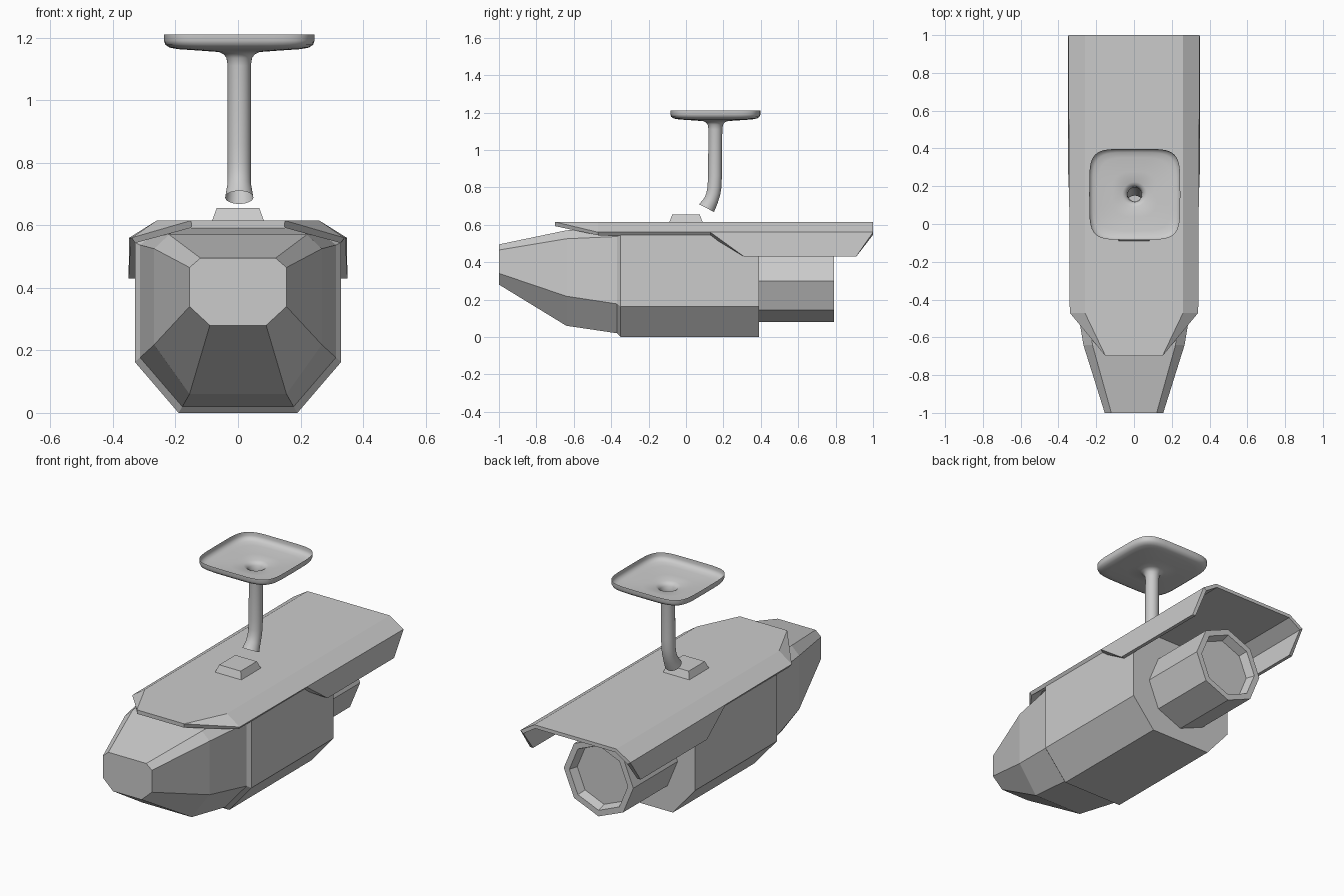
import bpy
import bmesh
from math import cos, sin, pi, copysign
from mathutils import Vector

cube = bpy.data.objects.get("Cube")
if cube:
    bpy.data.objects.remove(cube, do_unlink=True)

grey = bpy.data.materials.new("plain grey")
grey.use_nodes = True
GREY = (0.6, 0.6, 0.6, 1)
grey.diffuse_color = GREY
grey.node_tree.nodes["Principled BSDF"].inputs["Base Color"].default_value = GREY


def finish(name, bm, smooth=False):
    """Turn a bmesh into a named grey object."""
    mesh = bpy.data.meshes.new(name)
    bm.to_mesh(mesh)
    bm.free()
    obj = bpy.data.objects.new(name, mesh)
    bpy.context.collection.objects.link(obj)
    mesh.materials.append(grey)
    if smooth:
        mesh.shade_smooth()
    return obj


def loft(name, rings, cap_start=True, cap_end=True, smooth=False):
    """Bridge rings with equal point counts, optionally closing the ends."""
    bm = bmesh.new()
    loops = [[bm.verts.new(p) for p in ring] for ring in rings]
    n = len(loops[0])
    for a, b in zip(loops, loops[1:]):
        for i in range(n):
            j = (i + 1) % n
            bm.faces.new((a[i], a[j], b[j], b[i]))
    if cap_start:
        bm.faces.new(loops[0][::-1])
    if cap_end:
        bm.faces.new(loops[-1])
    bmesh.ops.recalc_face_normals(bm, faces=bm.faces)
    return finish(name, bm, smooth)


# Housing: eight-sided section (y, bottom, side and top half widths, four heights)
def section(y, xb, xs, xt, z0, z1, z2, z3):
    half = [(xb, z0), (xs, z1), (xs, z2), (xt, z3)]
    pts = half + [(-x, z) for x, z in reversed(half)]
    return [(x, y, z) for x, z in pts]


loft("housing", [
    section(-1.0, 0.09, 0.155, 0.12, 0.28, 0.34, 0.465, 0.495),
    section(-0.64, 0.155, 0.268, 0.22, 0.06, 0.218, 0.525, 0.57),
    section(-0.37, 0.178, 0.313, 0.25, 0.02, 0.177, 0.537, 0.588),
    section(-0.35, 0.19, 0.33, 0.25, 0, 0.163, 0.545, 0.592),
    section(0.39, 0.19, 0.33, 0.25, 0, 0.163, 0.545, 0.592),
])


# Lens barrel with a recessed end
def octagon(y, r):
    return [(r * cos(k * pi / 4), y, 0.3 + r * sin(k * pi / 4)) for k in range(8)]


loft("lens_barrel", [octagon(0.38, 0.22), octagon(0.79, 0.22),
                     octagon(0.79, 0.185), octagon(0.74, 0.17)])

# Sun hood: thin folded sheet with a tapered nose and side flaps
bm = bmesh.new()
T, S, F = 0.615, 0.56, 0.43
sides = []
for s in (1, -1):
    coords = dict(nose=(0.15, -0.7, T), fold=(0.26, -0.47, T), back=(0.26, 1, T),
                  lip=(0.34, -0.47, S), flap0=(0.343, 0.13, S), flap1=(0.35, 0.31, F),
                  flap2=(0.35, 0.91, F), flap3=(0.348, 1, S))
    v = {k: bm.verts.new((s * x, y, z)) for k, (x, y, z) in coords.items()}
    sides.append(v)
    for names in ("nose lip fold", "fold lip flap0 flap3 back", "flap0 flap1 flap2 flap3"):
        bm.faces.new([v[k] for k in names.split()])
keys = ("nose", "fold", "back")
top = bm.faces.new([sides[0][k] for k in keys] + [sides[1][k] for k in reversed(keys)])
bmesh.ops.recalc_face_normals(bm, faces=bm.faces)
if top.normal.z < 0:
    bmesh.ops.reverse_faces(bm, faces=bm.faces)
hood = finish("sun_hood", bm)
solid = hood.modifiers.new("thickness", 'SOLIDIFY')
solid.thickness = 0.02
solid.offset = -1
solid.use_even_offset = True


# Mounting block on the hood
def rectangle(hx, hy, z):
    return [(-hx, -hy, z), (hx, -hy, z), (hx, hy, z), (-hx, hy, z)]


loft("mount_block", [rectangle(0.084, 0.09, 0.612), rectangle(0.068, 0.073, 0.655)])

# Ceiling bracket: open dish flowing into a bent tube
SEGS = 48
CX, CY = 0.004, 0.157


def rounded(r, z, power):
    ring = []
    for k in range(SEGS):
        c, s = cos(2 * pi * k / SEGS), sin(2 * pi * k / SEGS)
        x, y = [copysign(abs(t) ** (2 / power), t) for t in (c, s)]
        ring.append((CX + r * x, CY + r * y, z))
    return ring


def tube(y, z, r, tilt):
    """Circle whose plane leans by the tilt angle about x."""
    return [(CX + r * cos(2 * pi * k / SEGS),
             y + r * sin(2 * pi * k / SEGS) * cos(tilt),
             z - r * sin(2 * pi * k / SEGS) * sin(tilt)) for k in range(SEGS)]


dish = [(0.241, 1.21, 5), (0.241, 1.19, 5), (0.236, 1.177, 5), (0.222, 1.168, 4.5),
        (0.195, 1.163, 4), (0.12, 1.158, 3), (0.065, 1.154, 2), (0.05, 1.147, 2),
        (0.041, 1.135, 2), (0.037, 1.11, 2)]
rings = [rounded(*d) for d in dish]
rings += [tube(0.155, 0.86, 0.037, 0), tube(0.152, 0.8, 0.037, 0.06),
          tube(0.146, 0.765, 0.037, 0.18), tube(0.134, 0.73, 0.038, 0.35),
          tube(0.11, 0.689, 0.045, 0.48)]
loft("ceiling_bracket", rings, cap_start=False, cap_end=False, smooth=True)
